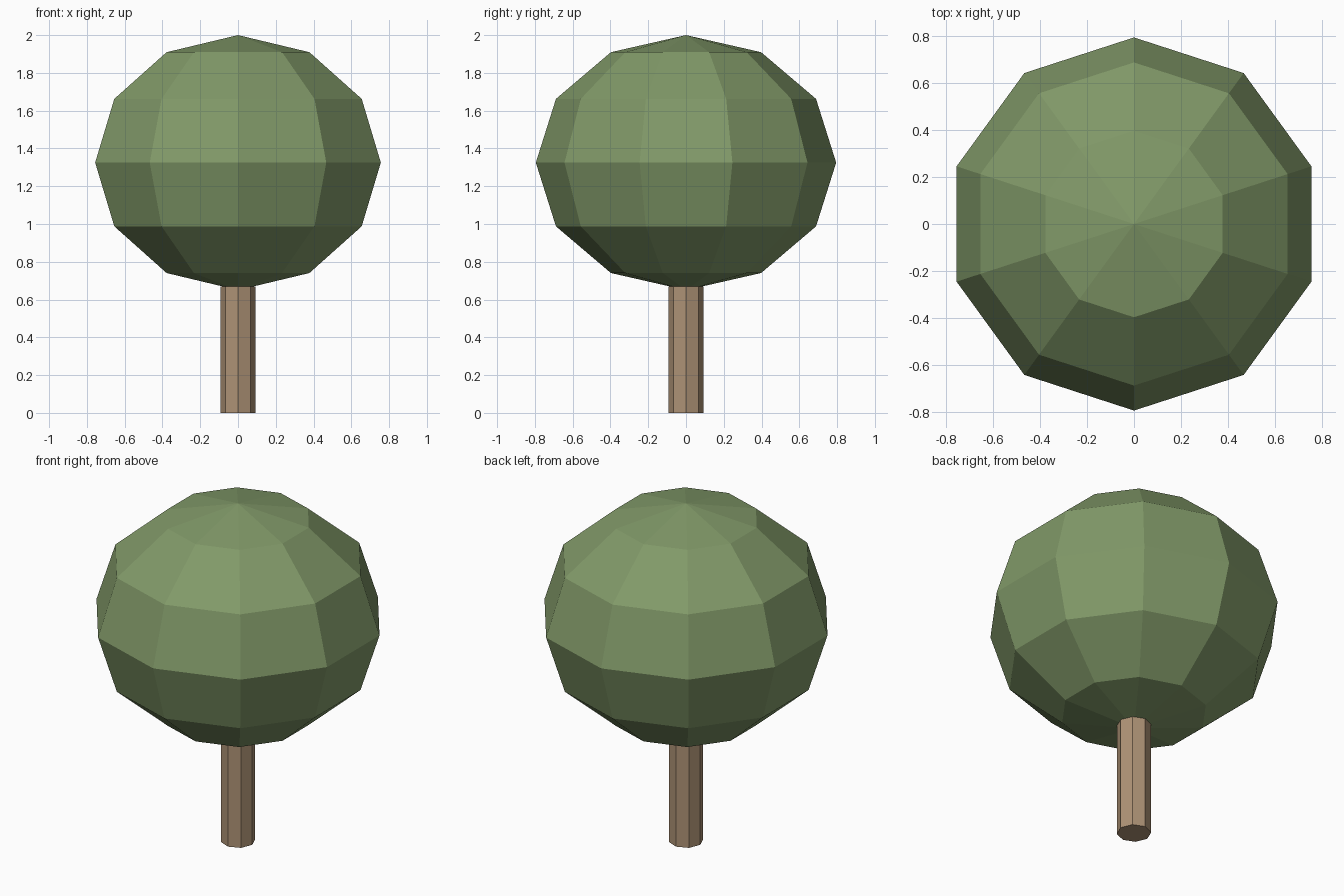
import bpy

if "Cube" in bpy.data.objects:
    bpy.data.objects.remove(bpy.data.objects["Cube"])


def coloured(obj, name, rgb):
    obj.name = name
    mat = bpy.data.materials.new(name + "_colour")
    mat.diffuse_color = (*rgb, 1.0)
    mat.use_nodes = True
    mat.node_tree.nodes["Principled BSDF"].inputs["Base Color"].default_value = mat.diffuse_color
    obj.data.materials.append(mat)
    bpy.ops.object.shade_flat()


# Trunk: eight-sided post that meets the underside of the foliage
TRUNK_HEIGHT = 0.67
bpy.ops.mesh.primitive_cylinder_add(
    vertices=8, radius=0.093, depth=TRUNK_HEIGHT, location=(0, 0, TRUNK_HEIGHT / 2))
trunk = bpy.context.object
# Keep a corner pointing to the front and sides
coloured(trunk, "trunk", (0.42, 0.29, 0.18))

# Foliage: faceted ball, slightly squashed vertically
bpy.ops.mesh.primitive_uv_sphere_add(
    segments=10, ring_count=6, radius=1, location=(0, 0, 1.325))
foliage = bpy.context.object
foliage.scale = (0.795, 0.795, 0.675)
bpy.ops.object.transform_apply(location=False, rotation=False, scale=True)
coloured(foliage, "foliage", (0.22, 0.32, 0.14))
